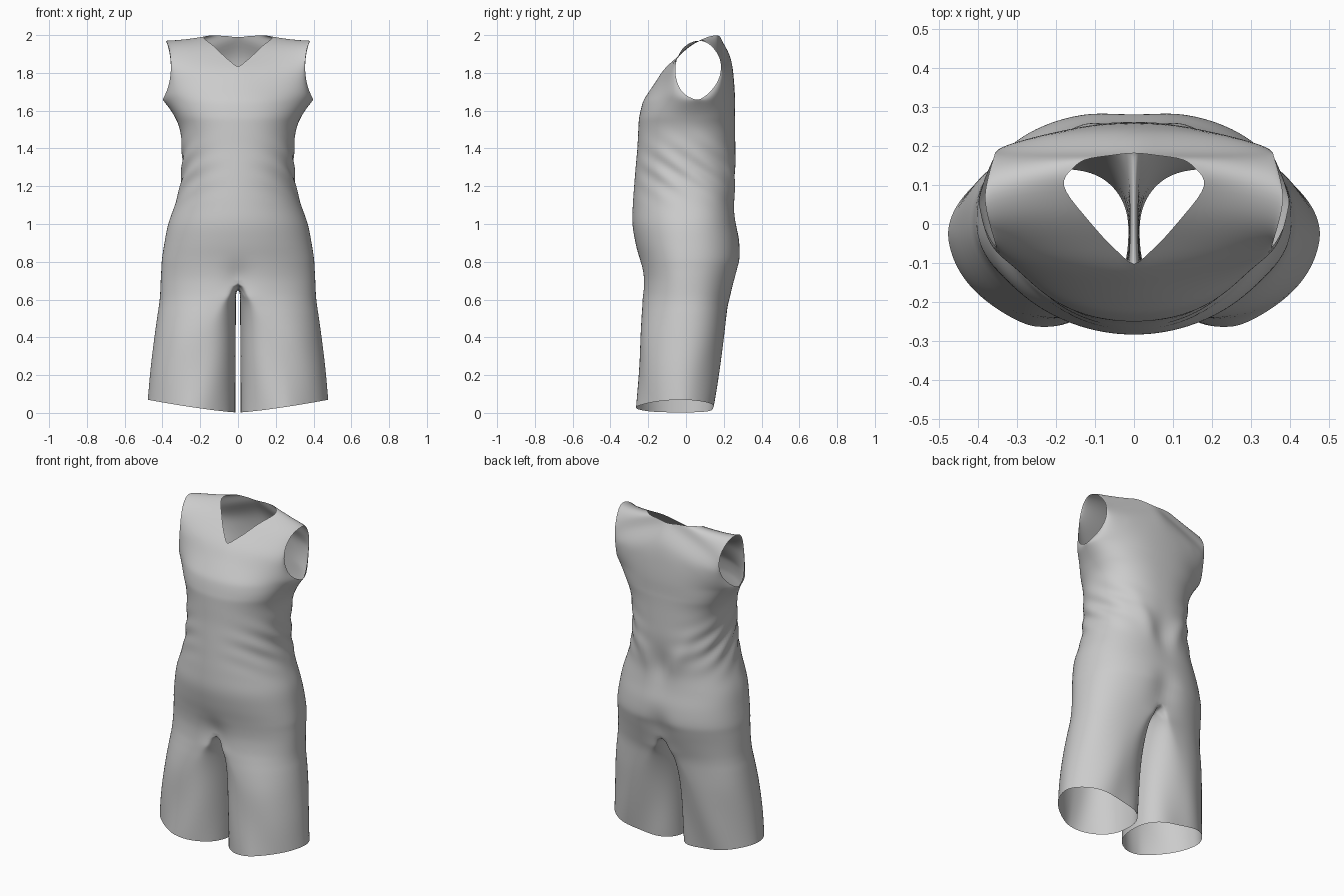
import bpy, bmesh
from math import sin, cos, pi, exp

if "Cube" in bpy.data.objects:
    bpy.data.objects.remove(bpy.data.objects["Cube"])

N = 14  # segments per quarter ring


def spline(keys, steps):
    """Catmull-Rom resampling of a list of equal-length tuples."""
    out = []
    for i in range(len(keys) - 1):
        a, b, c, d = (keys[max(0, min(len(keys) - 1, i + k))] for k in (-1, 0, 1, 2))
        for s in range(steps):
            t = s / steps
            out.append([0.5 * (2 * q + (r - p) * t + (2 * p - 5 * q + 4 * r - w) * t * t
                               + (3 * q - p - 3 * r + w) * t ** 3)
                        for p, q, r, w in zip(a, b, c, d)])
    out.append(list(keys[-1]))
    return out


def quarter(pin, pout, p):
    """Rounded arc from a centre point to a side point; the sleeve edge flares out."""
    flare = max(0, pout[0] - 0.345) if pin[2] > 1.4 else 0
    pts = []
    for i in range(N + 1):
        th = i / N * pi / 2
        s, c = max(0, sin(th)) ** p, max(0, cos(th)) ** p
        pts.append((pin[0] + (pout[0] - flare - pin[0]) * s + flare * s ** 6,
                    pout[1] + (pin[1] - pout[1]) * c,
                    pin[2] + (pout[2] - pin[2]) * s))
    return pts


def half_ring(xm, a, yf, ys, yb, z, pf, pb):
    front = quarter((xm, yf, z), (a, ys, z), pf)
    back = quarter((xm, yb, z), (a, ys, z), pb)
    return front + back[::-1][1:]


def drape(p):
    """Soft cloth folds: waist creases, back hollow, seat cleft, crotch dip."""
    x, y, z = p
    w = exp(-((z - 1.29) / 0.12) ** 2) * min(1, (x / 0.3) ** 2)
    k = 1 + 0.035 * w * sin(55 * (z + 0.7 * y))
    x, y = x * k, y * k
    if y > 0.05:
        y -= 0.03 * exp(-(x / 0.06) ** 2) * exp(-((z - 0.76) / 0.1) ** 2)
        y -= 0.022 * exp(-(x / 0.06) ** 2) * exp(-((z - 1.13) / 0.12) ** 2)
        arm = 0.04 + max(0, z - 1.02) * 0.45
        y += 0.012 * exp(-((x - arm) / 0.04) ** 2) * exp(-((z - 1.2) / 0.13) ** 2)
    elif y < -0.05:
        y += 0.025 * exp(-(x / 0.05) ** 2) * exp(-((z - 0.72) / 0.07) ** 2)
    return (x, y, z)


bm = bmesh.new()


def loft(rows, closed=False):
    vs = [[bm.verts.new(p) for p in r] for r in rows]
    n = len(rows[0])
    for r0, r1 in zip(vs, vs[1:]):
        for i in range(n if closed else n - 1):
            j = (i + 1) % n
            bm.faces.new((r0[i], r0[j], r1[j], r1[i]))


# Torso rings: half width, front y, side y, back y, z
torso = [
    (0.412, -0.232, 0.00, 0.265, 0.70), (0.405, -0.245, 0.00, 0.290, 0.80),
    (0.39, -0.268, 0.00, 0.286, 0.90), (0.37, -0.284, 0.00, 0.268, 1.00),
    (0.335, -0.282, 0.00, 0.258, 1.10), (0.308, -0.275, 0.00, 0.262, 1.20),
    (0.296, -0.267, 0.00, 0.264, 1.30), (0.298, -0.258, 0.01, 0.262, 1.40),
    (0.308, -0.253, 0.03, 0.260, 1.50), (0.343, -0.247, 0.05, 0.260, 1.58),
    (0.40, -0.228, 0.06, 0.261, 1.655)]
rings = [half_ring(0, a, f, s, b, z, 0.9 + 0.1 * max(0, min(1, (1.6 - z) / 0.4)), 0.86)
         for a, f, s, b, z in spline(torso, 4)]
rings = [[drape(p) for p in r] for r in rings]
loft(rings)

# Shoulder panel: inner edge point then armhole edge point, front to back
panel = [
    (0, -0.228, 1.655, 0.40, 0.06, 1.655), (0, -0.193, 1.71, 0.388, 0.00, 1.68),
    (0, -0.152, 1.77, 0.368, -0.04, 1.73), (0, -0.112, 1.825, 0.356, -0.057, 1.80),
    (0.065, -0.05, 1.88, 0.356, -0.05, 1.87), (0.13, 0.025, 1.945, 0.368, -0.01, 1.94),
    (0.185, 0.10, 1.985, 0.384, 0.06, 1.972), (0.155, 0.145, 1.997, 0.375, 0.12, 1.955),
    (0.115, 0.17, 1.997, 0.362, 0.165, 1.905), (0, 0.185, 1.985, 0.356, 0.185, 1.85),
    (0, 0.232, 1.90, 0.356, 0.18, 1.785), (0, 0.25, 1.81, 0.368, 0.15, 1.725),
    (0, 0.258, 1.73, 0.388, 0.10, 1.675), (0, 0.261, 1.655, 0.40, 0.06, 1.655)]
rows = []
for i, k in enumerate(spline(panel, 2)):
    k[0] = max(0, k[0])
    rows.append(quarter(k[:3], k[3:], 0.9 if i < 13 else 0.86))
loft(rows)

# Legs: middle x, inner x, half width, front y, side y, back y, z
leg = [
    (0.05, 0.010, 0.414, -0.230, 0.00, 0.240, 0.63), (0.11, 0.011, 0.42, -0.233, 0.00, 0.220, 0.56),
    (0.19, 0.012, 0.44, -0.243, -0.01, 0.20, 0.40), (0.23, 0.013, 0.462, -0.25, -0.02, 0.175, 0.20),
    (0.25, 0.014, 0.478, -0.260, -0.02, 0.15, 0.00)]
# Crotch seam closes the lowest torso ring into a leg opening
first = list(rings[0])
y1, y0 = first[-1][1], first[0][1]
for i in range(1, 2 * N):
    t = i / (2 * N)
    first.append((0, y1 + (y0 - y1) * t, 0.70 - 0.04 * sin(pi * t)))
leg_rows = [first]
for xm, xi, a, f, s, b, z in spline(leg, 4):
    tilt = (0.63 - z) / 0.63  # hem rises towards the outside
    outer = half_ring(xm, a, f, s, b, z, 1 + 0.15 * tilt, 0.86 + 0.18 * tilt)
    inner = half_ring(xm, xi, f, s, b, z, 0.85, 0.85)[::-1][1:-1]
    leg_rows.append([(x, y + 0.006 * tilt * sin(22 * x + 9 * z),
                      zz + tilt * (0.002 + 0.068 * (x / 0.48) ** 1.3)) for x, y, zz in outer + inner])
loft(leg_rows, closed=True)

# Weld the parts and mirror the half
bmesh.ops.remove_doubles(bm, verts=bm.verts, dist=0.0004)
bmesh.ops.mirror(bm, geom=bm.verts[:] + bm.edges[:] + bm.faces[:], axis='X', merge_dist=0.0005)
bmesh.ops.remove_doubles(bm, verts=[v for v in bm.verts if abs(v.co.x) < 0.0004], dist=0.0008)
bmesh.ops.recalc_face_normals(bm, faces=bm.faces)

# Relax the cloth lightly where chest meets shoulders and hips meet legs
soft = [v for v in bm.verts if not v.is_boundary
        and (1.58 < v.co.z < 1.78 or (0.55 < v.co.z < 0.78 and abs(v.co.x) > 0.03))]
for _ in range(3):
    bmesh.ops.smooth_vert(bm, verts=soft, factor=0.5,
                          use_axis_x=True, use_axis_y=True, use_axis_z=True)
for f in bm.faces:
    f.smooth = True
mesh = bpy.data.meshes.new("romper")
bm.to_mesh(mesh)
bm.free()
romper = bpy.data.objects.new("romper", mesh)
bpy.context.collection.objects.link(romper)
sub = romper.modifiers.new("smooth", 'SUBSURF')
sub.levels = sub.render_levels = 1
